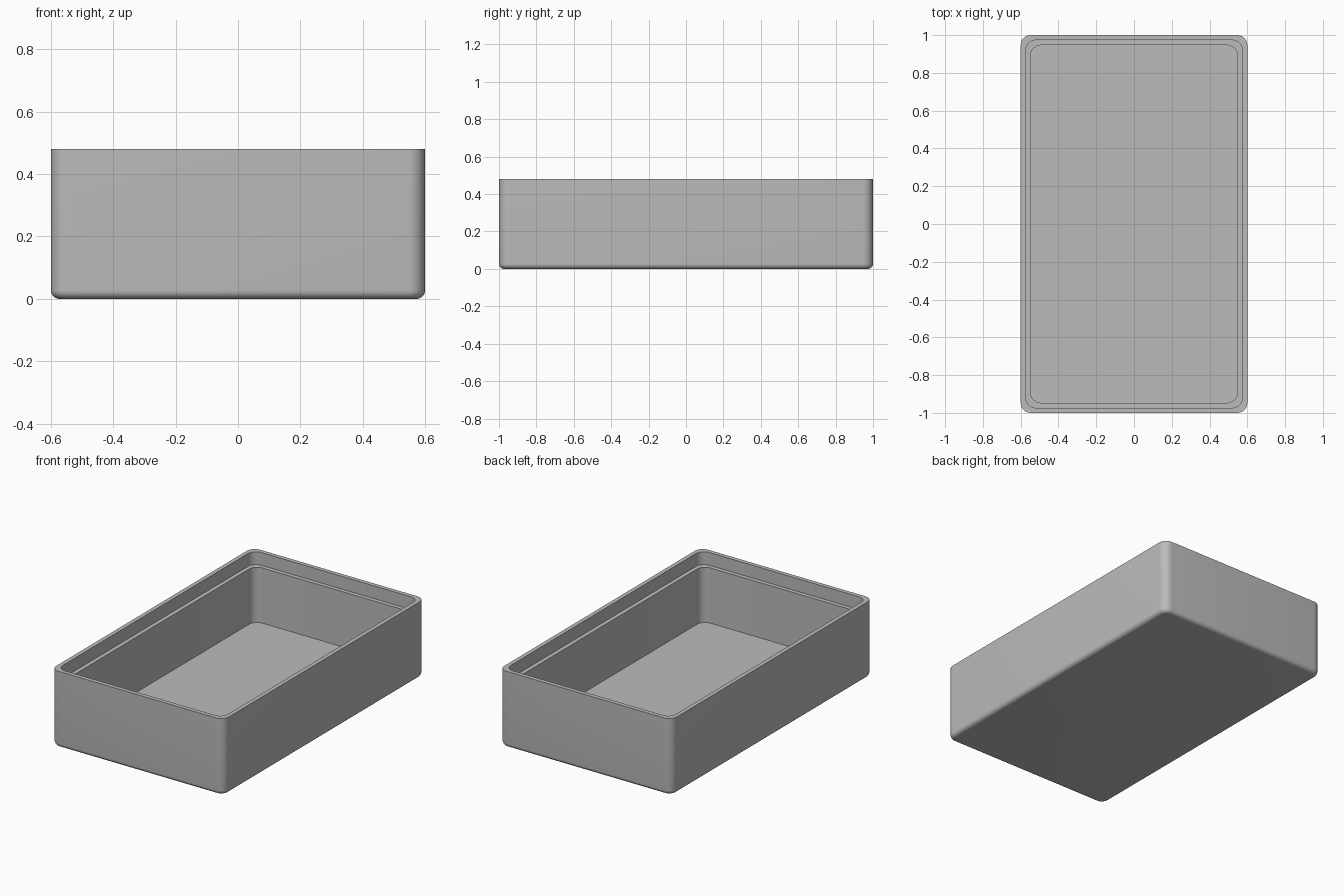
import bpy, bmesh
from math import sin, cos, pi

cube = bpy.data.objects.get("Cube")
if cube:
    bpy.data.objects.remove(cube, do_unlink=True)

HALF_X, HALF_Y, HEIGHT = 0.6, 1.0, 0.48
WALL = 0.0533           # wall and floor thickness, also corner radius
LEDGE = WALL / 2        # width of the rim step
LEDGE_DEPTH = 0.08
FILLET = WALL / 2       # rounding of the bottom edge
STEPS = 8

grey = bpy.data.materials.new("plain grey")
grey.use_nodes = True
colour = (0.5, 0.5, 0.5, 1)
grey.diffuse_color = colour
grey.node_tree.nodes["Principled BSDF"].inputs["Base Color"].default_value = colour


def rounded_ring(bm, inset, radius, z):
    """Ring of vertices around a rounded rectangle."""
    ring = []
    cx, cy = HALF_X - inset - radius, HALF_Y - inset - radius
    for corner, (sx, sy) in enumerate([(1, 1), (-1, 1), (-1, -1), (1, -1)]):
        for i in range(STEPS + 1):
            a = (corner + i / STEPS) * pi / 2
            ring.append(bm.verts.new((sx * cx + radius * cos(a),
                                      sy * cy + radius * sin(a), z)))
    return ring


# Wall section from the underside, up the outside and down the inside
section = []
for i in range(STEPS + 1):
    a = i / STEPS * pi / 2
    inset = FILLET * (1 - sin(a))
    section.append((inset, WALL - inset, FILLET * (1 - cos(a))))
section += [
    (0, WALL, HEIGHT),
    (LEDGE, WALL, HEIGHT),
    (LEDGE, WALL, HEIGHT - LEDGE_DEPTH),
    (WALL, WALL, HEIGHT - LEDGE_DEPTH),
    (WALL, WALL, WALL),
]

# Open tray with stepped rim
bm = bmesh.new()
rings = [rounded_ring(bm, *s) for s in section]
for low, high in zip(rings, rings[1:]):
    n = len(low)
    for i in range(n):
        j = (i + 1) % n
        bm.faces.new((low[i], low[j], high[j], high[i]))
bm.faces.new(rings[0][::-1])
bm.faces.new(rings[-1])
bmesh.ops.recalc_face_normals(bm, faces=bm.faces)

mesh = bpy.data.meshes.new("tray")
bm.to_mesh(mesh)
bm.free()
mesh.materials.append(grey)
tray = bpy.data.objects.new("tray", mesh)
bpy.context.collection.objects.link(tray)

bpy.ops.object.select_all(action='DESELECT')
tray.select_set(True)
bpy.context.view_layer.objects.active = tray
bpy.ops.object.shade_smooth_by_angle(angle=pi / 6)
